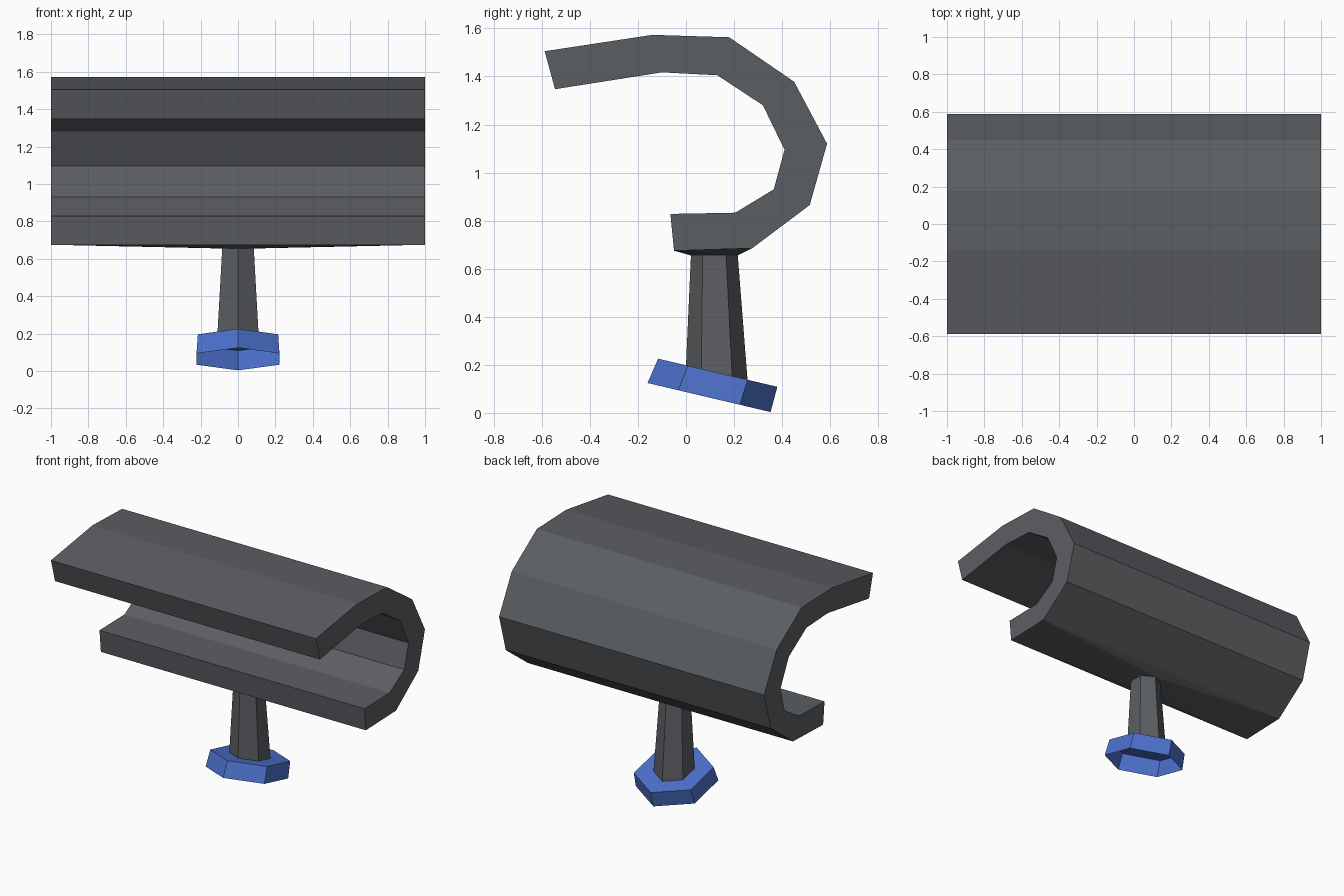
import bpy
import bmesh
import math

cube = bpy.data.objects.get("Cube")
if cube:
    bpy.data.objects.remove(cube, do_unlink=True)


def material(name, colour):
    m = bpy.data.materials.new(name)
    m.use_nodes = True
    m.diffuse_color = (*colour, 1)
    m.node_tree.nodes["Principled BSDF"].inputs["Base Color"].default_value = (*colour, 1)
    return m


grey = material("dark grey", (0.105, 0.112, 0.122))
blue = material("blue", (0.075, 0.17, 0.62))


def finish(bm, name, mat):
    mesh = bpy.data.meshes.new(name)
    bm.to_mesh(mesh)
    bm.free()
    mesh.materials.append(mat)
    obj = bpy.data.objects.new(name, mesh)
    bpy.context.collection.objects.link(obj)
    return obj


def hexagon(bm, radius, y, z, slope=0):
    """Six verts, one corner to the front, tilted along y by slope."""
    ring = []
    for i in range(6):
        a = math.radians(60 * i - 90)
        dy = radius * math.sin(a)
        ring.append(bm.verts.new((radius * math.cos(a), y + dy, z + slope * dy)))
    return ring


def bridge(bm, low, high):
    n = len(low)
    for i in range(n):
        j = (i + 1) % n
        bm.faces.new((low[i], low[j], high[j], high[i]))


STEM_Y, STEM_TOP = 0.118, 0.655
TILT = -0.236

# Curved shell: a hooked side profile swept across x
profile = [(-0.05, 0.675), (-0.065, 0.828), (0.205, 0.833), (0.365, 0.93),
           (0.41, 1.095), (0.32, 1.28), (0.13, 1.405), (-0.10, 1.417),
           (-0.545, 1.347), (-0.588, 1.505), (-0.14, 1.573), (0.18, 1.563),
           (0.45, 1.378), (0.587, 1.12), (0.515, 0.865), (0.275, 0.685)]
bm = bmesh.new()
right = [bm.verts.new((-1, y, z)) for y, z in profile]
left = [bm.verts.new((1, y, z)) for y, z in profile]
bm.faces.new(right)
bm.faces.new(left[::-1])
for i in range(len(profile) - 1):
    bm.faces.new((right[i], right[i + 1], left[i + 1], left[i]))

# Underside of the shell, drawn down to the stem
h = hexagon(bm, 0.0975, STEM_Y, STEM_TOP)
for near, far, tip, a, b in ((left[0], right[0], h[0], h[1], h[5]),
                             (left[-1], right[-1], h[3], h[2], h[4])):
    bm.faces.new((near, far, tip))
    bm.faces.new((near, tip, a))
    bm.faces.new((far, b, tip))
bm.faces.new((left[0], h[1], h[2], left[-1]))
bm.faces.new((right[0], right[-1], h[4], h[5]))
bm.faces.new(h)
bmesh.ops.recalc_face_normals(bm, faces=bm.faces)
finish(bm, "curved_shell", grey)

# Tapered six-sided stem, cut at the tilt of the foot
bm = bmesh.new()
bottom = hexagon(bm, 0.128, 0.128, 0.168, TILT)
top = hexagon(bm, 0.0975, STEM_Y, STEM_TOP)
bridge(bm, bottom, top)
finish(bm, "stem", grey)

# Tilted foot: a shallow cap, open underneath
bm = bmesh.new()
rim = hexagon(bm, 0.256, 0.096, 0.064, TILT)
top = hexagon(bm, 0.248, 0.132, 0.167, TILT)
bridge(bm, rim, top)
bm.faces.new(top)
finish(bm, "foot_cap", blue)
